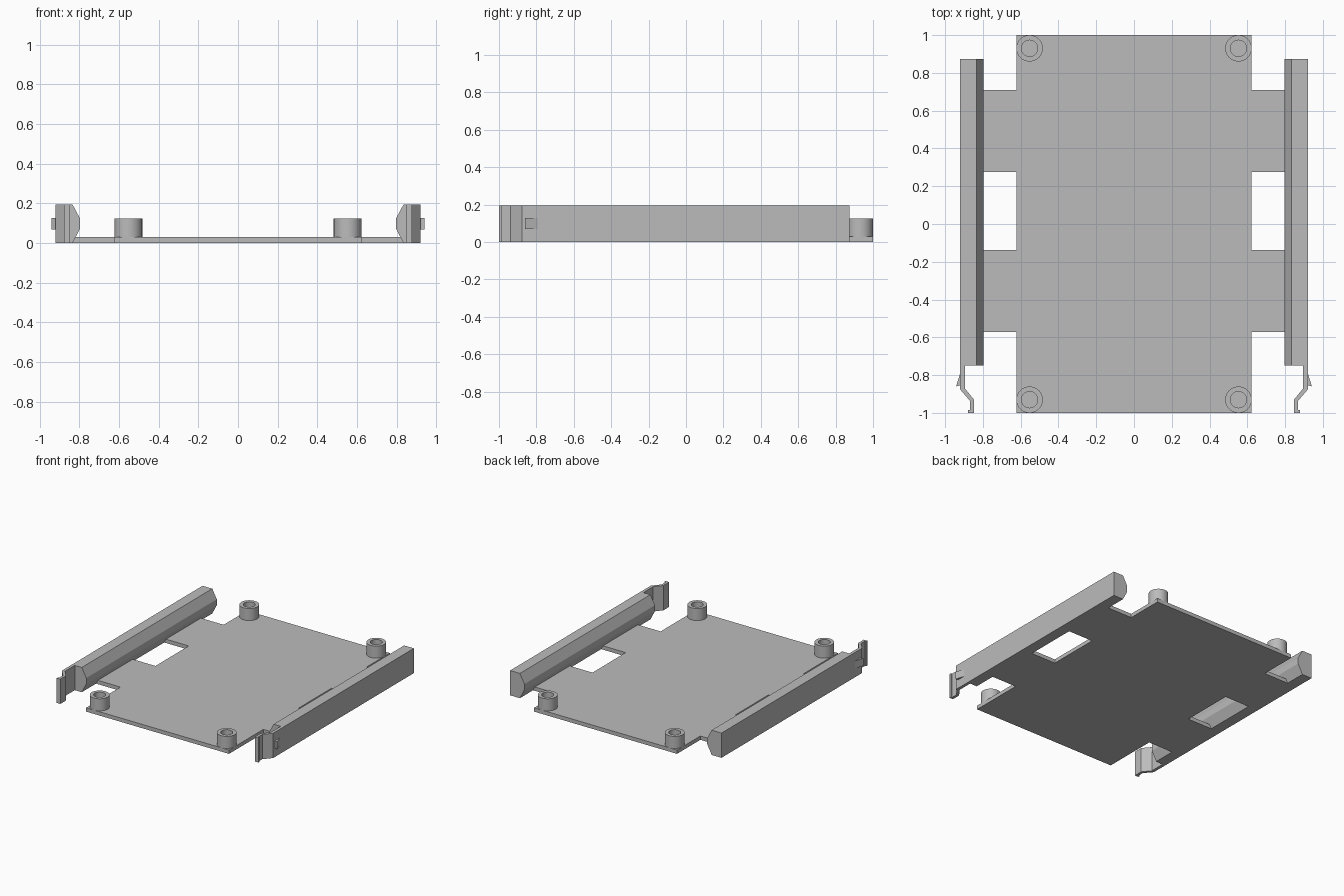
import bpy, bmesh, math
from mathutils import Vector

cube = bpy.data.objects.get("Cube")
if cube:
    bpy.data.objects.remove(cube, do_unlink=True)

# Single plastic colour
grey = bpy.data.materials.new("plain_grey")
grey.use_nodes = True
colour = (0.5, 0.5, 0.5, 1)
grey.diffuse_color = colour
grey.node_tree.nodes["Principled BSDF"].inputs["Base Color"].default_value = colour


def finish(name, bm):
    bmesh.ops.recalc_face_normals(bm, faces=bm.faces)
    mesh = bpy.data.meshes.new(name)
    bm.to_mesh(mesh)
    bm.free()
    mesh.materials.append(grey)
    obj = bpy.data.objects.new(name, mesh)
    bpy.context.collection.objects.link(obj)
    return obj


def prism(name, points, axis, low, high):
    """Extrude a 2D outline along y (points are x, z) or z (points are x, y)."""
    bm = bmesh.new()
    place = (lambda a, b: (a, low, b)) if axis == "y" else (lambda a, b: (a, b, low))
    face = bm.faces.new([bm.verts.new(place(a, b)) for a, b in points])
    extruded = bmesh.ops.extrude_face_region(bm, geom=[face], use_keep_orig=True)
    shift = Vector((0, high - low, 0) if axis == "y" else (0, 0, high - low))
    moved = [v for v in extruded["geom"] if isinstance(v, bmesh.types.BMVert)]
    bmesh.ops.translate(bm, verts=moved, vec=shift)
    return finish(name, bm)


def boss(name, x, y, sides=48):
    """Hollow round standoff made by spinning a rectangular section."""
    section = [(0.07, 0.02), (0.07, 0.125), (0.043, 0.125), (0.043, 0.02)]
    bm = bmesh.new()
    rings = []
    for r, z in section:
        angles = [math.tau * i / sides for i in range(sides)]
        rings.append([bm.verts.new((x + r * math.cos(a), y + r * math.sin(a), z))
                      for a in angles])
    for k, ring in enumerate(rings):
        other = rings[(k + 1) % len(rings)]
        for i in range(sides):
            j = (i + 1) % sides
            bm.faces.new((ring[i], ring[j], other[j], other[i]))
    obj = finish(name, bm)
    bpy.ops.object.select_all(action="DESELECT")
    obj.select_set(True)
    bpy.context.view_layer.objects.active = obj
    bpy.ops.object.shade_smooth_by_angle(angle=math.radians(30))


# Base plate with two arms reaching each rail
half_width, arm_end, height = 0.622, 0.835, 0.195
right_edge = [(half_width, -1)]
for start, end in ((-0.573, -0.138), (0.275, 0.71)):
    right_edge += [(half_width, start), (arm_end, start), (arm_end, end), (half_width, end)]
right_edge.append((half_width, 1))
prism("base_plate", right_edge + [(-x, y) for x, y in reversed(right_edge)], "z", 0, 0.03)

# Cross-section of the rail, and plan outlines of the spring clip and its barb
rail = [(0.92, 0), (0.92, height), (0.835, height), (0.796, 0.122), (0.796, 0.075), (0.835, 0)]
clip = [(0.92, -0.75), (0.92, -0.876), (0.868, -0.937), (0.868, -0.985), (0.878, -0.985),
        (0.878, -1), (0.847, -1), (0.847, -0.93), (0.896, -0.87), (0.896, -0.75)]
barb = [(0.915, -0.79), (0.92, -0.79), (0.942, -0.86), (0.915, -0.852)]

for side, s in (("left", 1), ("right", -1)):
    def flip(points):
        return [(s * x, b) for x, b in points]

    prism(side + "_rail", flip(rail), "y", -0.75, 0.873)
    prism(side + "_clip", flip(clip), "z", 0, height)
    prism(side + "_clip_barb", flip(barb), "z", 0.068, 0.127)
    for end, t in (("front", -1), ("back", 1)):
        boss(f"{end}_{side}_standoff", s * 0.553, t * 0.93)
